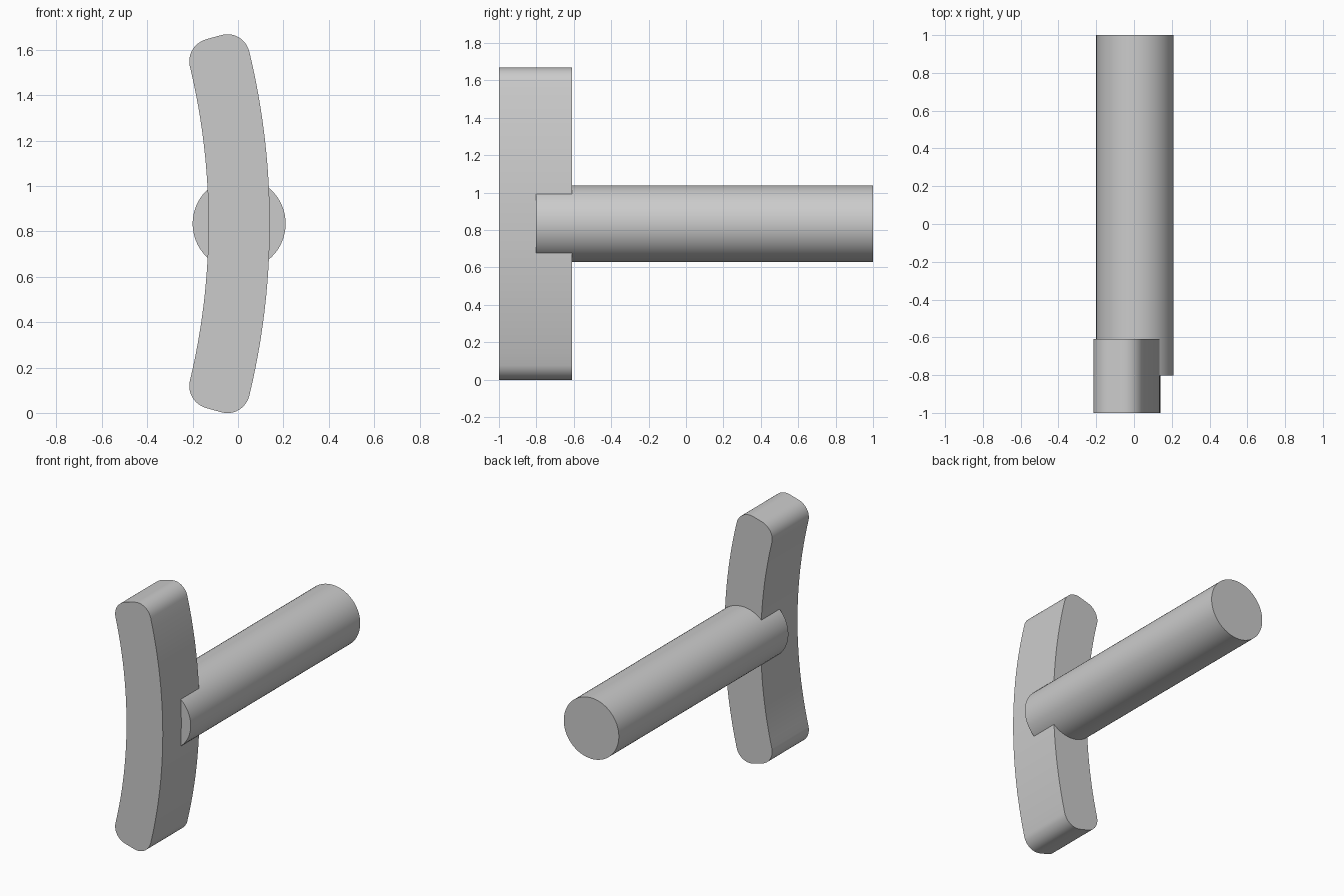
import bpy, bmesh, math

cube = bpy.data.objects.get("Cube")
if cube:
    bpy.data.objects.remove(cube, do_unlink=True)

grey = bpy.data.materials.new("plain grey")
grey.use_nodes = True
COLOUR = (0.6, 0.6, 0.6, 1)
grey.diffuse_color = COLOUR
grey.node_tree.nodes["Principled BSDF"].inputs["Base Color"].default_value = COLOUR

AXIS_X, AXIS_Z = 0.005, 0.834


def extrude_profile(name, points, y0, y1):
    """Closed x-z outline pulled along y, smooth on the sides."""
    bm = bmesh.new()
    face = bm.faces.new([bm.verts.new((x, y0, z)) for x, z in points])
    pulled = bmesh.ops.extrude_face_region(bm, geom=[face], use_keep_orig=True)
    verts = [g for g in pulled["geom"] if isinstance(g, bmesh.types.BMVert)]
    bmesh.ops.translate(bm, verts=verts, vec=(0, y1 - y0, 0))
    bmesh.ops.recalc_face_normals(bm, faces=bm.faces)
    mesh = bpy.data.meshes.new(name)
    bm.to_mesh(mesh)
    bm.free()
    mesh.materials.append(grey)
    obj = bpy.data.objects.new(name, mesh)
    bpy.context.collection.objects.link(obj)
    bpy.ops.object.select_all(action="DESELECT")
    obj.select_set(True)
    bpy.context.view_layer.objects.active = obj
    bpy.ops.object.shade_smooth_by_angle(angle=math.radians(30))
    return obj


def bent_bar_outline(half_length, half_width, corner, bend, steps=24):
    """Rounded rectangle (s along, t across) wrapped round a large circle."""
    flat = []
    a, b = half_length - corner, half_width - corner
    for quarter, (ss, ts) in enumerate([(1, 1), (1, -1), (-1, -1), (-1, 1)]):
        for i in range(13):
            ang = math.pi / 2 * (1 - quarter - i / 12)
            flat.append((ss * a + corner * math.cos(ang), ts * b + corner * math.sin(ang)))
        # Long sides are subdivided so that they follow the bend
        if quarter in (1, 3):
            side = -1 if quarter == 1 else 1
            for i in range(1, steps):
                flat.append((ss * a * (1 - 2 * i / steps), side * half_width))
    return [(AXIS_X - bend + (bend + t) * math.cos(s / bend),
             AXIS_Z + (bend + t) * math.sin(s / bend)) for s, t in flat]


# Curved crossbar at the front
extrude_profile("curved_crossbar", bent_bar_outline(0.832, 0.135, 0.1, 3.1), -1, -0.61)

# Round shaft, let halfway into the crossbar
circle = [(AXIS_X + 0.205 * math.cos(math.tau * i / 64),
           AXIS_Z + 0.205 * math.sin(math.tau * i / 64)) for i in range(64)]
extrude_profile("round_shaft", circle, -0.803, 1)
